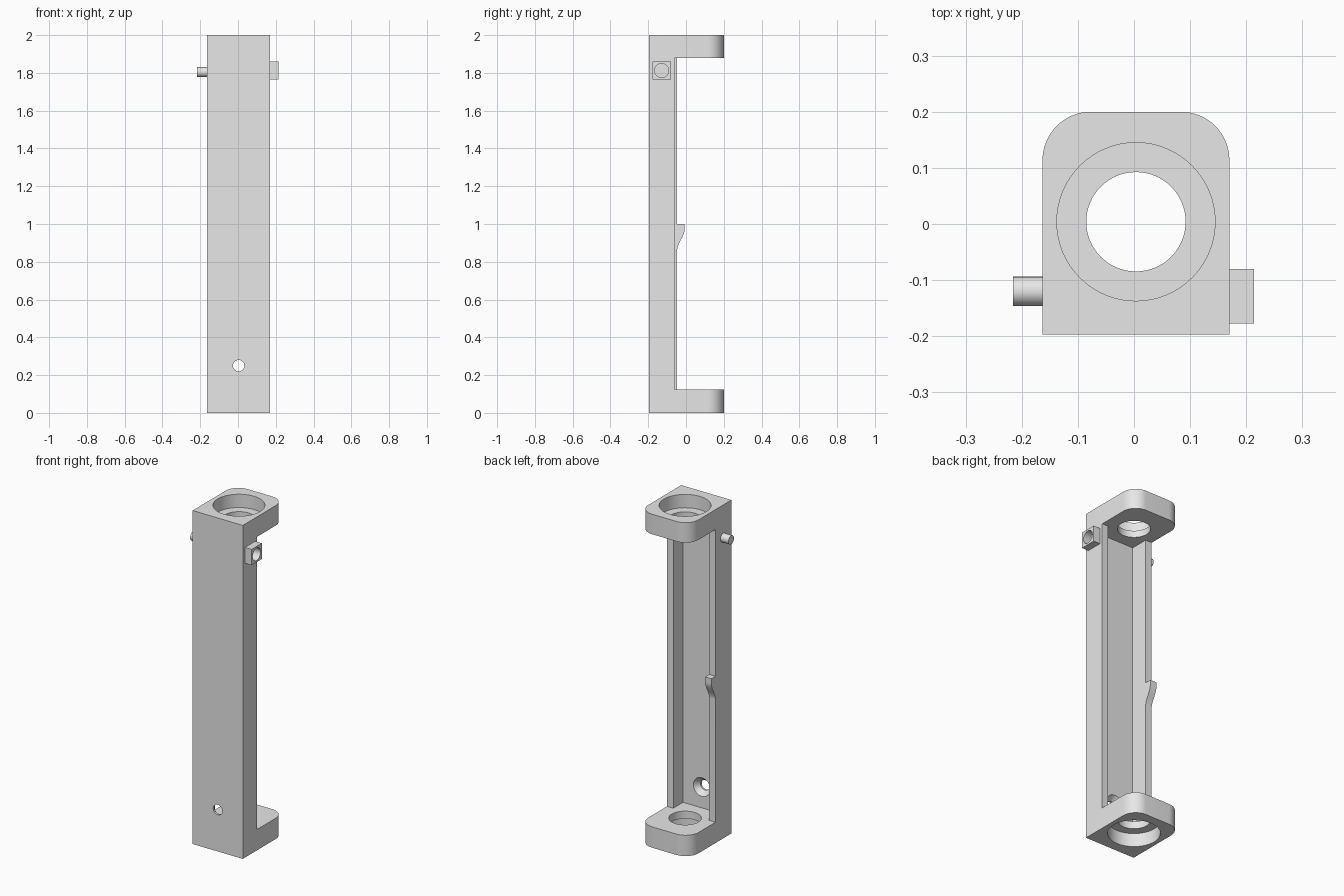
import bpy, bmesh, math
from mathutils import Vector, Matrix

scene_cube = bpy.data.objects.get("Cube")
if scene_cube:
    bpy.data.objects.remove(scene_cube, do_unlink=True)

grey = bpy.data.materials.new("plain grey")
grey.use_nodes = True
grey.diffuse_color = (0.8, 0.8, 0.8, 1)
grey.node_tree.nodes["Principled BSDF"].inputs["Base Color"].default_value = (0.8, 0.8, 0.8, 1)


def make(name, bm):
    bmesh.ops.recalc_face_normals(bm, faces=bm.faces)
    mesh = bpy.data.meshes.new(name)
    bm.to_mesh(mesh)
    bm.free()
    mesh.materials.append(grey)
    obj = bpy.data.objects.new(name, mesh)
    bpy.context.collection.objects.link(obj)
    return obj


def prism(name, points, axis, lo, hi):
    """Extrude a profile along x (points are y, z) or z (points are x, y)."""
    bm = bmesh.new()
    place = (lambda u, v, w: (w, u, v)) if axis == "x" else (lambda u, v, w: (u, v, w))
    face = bm.faces.new([bm.verts.new(place(u, v, lo)) for u, v in points])
    ext = bmesh.ops.extrude_face_region(bm, geom=[face])
    verts = [g for g in ext["geom"] if isinstance(g, bmesh.types.BMVert)]
    bmesh.ops.translate(bm, verts=verts, vec=place(0, 0, hi - lo))
    return make(name, bm)


def box(name, x, y, z):
    return prism(name, [(y[0], z[0]), (y[1], z[0]), (y[1], z[1]), (y[0], z[1])], "x", *x)


def rod(name, start, end, r0, r1=None):
    """Round bar or cone between two points."""
    a, b = Vector(start), Vector(end)
    turn = (b - a).to_track_quat("Z", "Y").to_matrix().to_4x4()
    bm = bmesh.new()
    bmesh.ops.create_cone(bm, cap_ends=True, segments=64, radius1=r0,
                          radius2=r0 if r1 is None else r1, depth=(b - a).length,
                          matrix=Matrix.Translation((a + b) / 2) @ turn)
    return make(name, bm)


def cut(cutter, *targets):
    cutter.hide_render = True
    for obj in targets:
        mod = obj.modifiers.new("cut", "BOOLEAN")
        mod.operation, mod.solver, mod.object = "DIFFERENCE", "EXACT", cutter
        bpy.context.view_layer.objects.active = obj
        bpy.ops.object.modifier_apply(modifier=mod.name)
    bpy.data.objects.remove(cutter, do_unlink=True)


LEFT, RIGHT, FRONT, BACK = -0.163, 0.17, -0.197, 0.2
LOW, HIGH, WALL, ROUND = 0.125, 1.88, 0.042, 0.086
CX, CY = 0.0035, 0.004

# Body: square front corners, rounded back corners
outline = [(LEFT, FRONT), (RIGHT, FRONT)]
for corner, cx in enumerate((RIGHT - ROUND, LEFT + ROUND)):
    for i in range(17):
        t = math.pi / 2 * (corner + i / 16)
        outline.append((cx + ROUND * math.cos(t), BACK - ROUND + ROUND * math.sin(t)))
body = prism("channel_body", outline, "z", 0, 2)

# Long channel, open to the back
cut(box("channel_cut", (LEFT + WALL, RIGHT - WALL), (FRONT + WALL, 0.3), (LOW, HIGH)), body)
cut(box("low_wall_cut", (0.1, 0.3), (-0.062, 0.3), (LOW, HIGH)), body)

# Taller wall with a curved catch halfway up
edge, tip = -0.047, -0.008
profile = [(edge, LOW), (0.3, LOW), (0.3, HIGH), (edge, HIGH), (edge, 1.0), (tip, 1.0)]
for i in range(17):
    t = i / 16
    profile.append((tip + (edge - tip) * t * t * (3 - 2 * t), 0.97 - 0.11 * t))
cut(prism("catch_wall_cut", profile, "x", -0.3, -0.1), body)

# Stepped bores in both end blocks
cut(rod("bore_cut", (CX, CY, -0.1), (CX, CY, 2.1), 0.0885), body)
for outer, inner in ((-0.1, 0.08), (2.1, 1.92)):
    cut(rod("counterbore_cut", (CX, CY, outer), (CX, CY, inner), 0.141), body)

# Countersunk screw hole through the front
cut(rod("screw_cut", (CX, -0.3, 0.25), (CX, -0.1, 0.25), 0.03), body)
cut(rod("countersink_cut", (CX, -0.185, 0.25), (CX, -0.15, 0.25), 0.03, 0.06), body)

# Square socket on one side, round peg on the other
socket = box("side_socket", (RIGHT, 0.214), (-0.177, -0.08), (1.765, 1.86))
cut(rod("socket_cut", (0.157, -0.129, 1.8125), (0.3, -0.129, 1.8125), 0.037), body, socket)
peg = rod("side_peg", (-0.216, -0.12, 1.804), (LEFT + 0.01, -0.12, 1.804), 0.026)

for obj in (body, socket, peg):
    bpy.ops.object.select_all(action="DESELECT")
    obj.select_set(True)
    bpy.context.view_layer.objects.active = obj
    bpy.ops.object.shade_smooth_by_angle(angle=math.radians(25))
